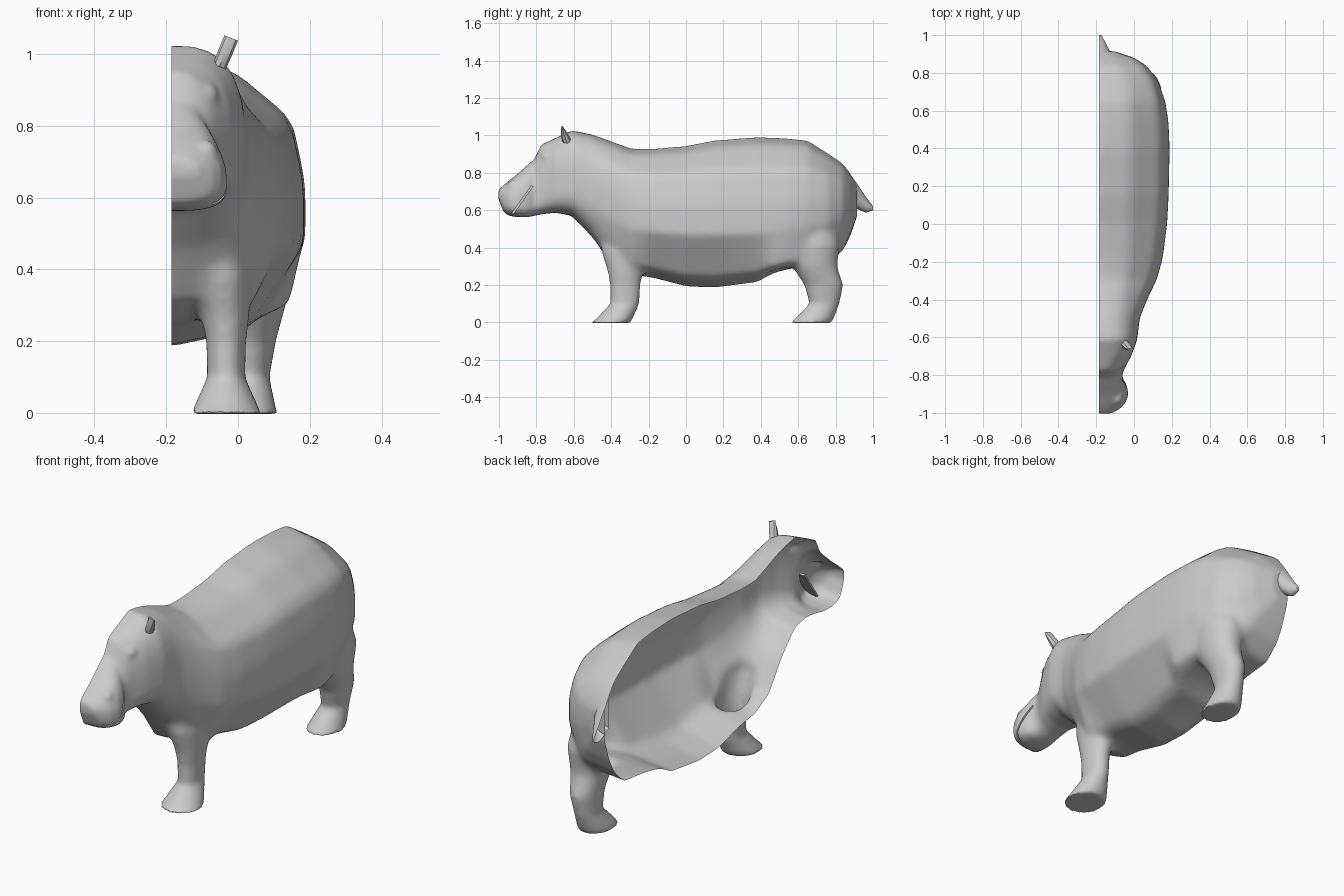
import bpy, bmesh, math
from mathutils import Matrix, Vector

if "Cube" in bpy.data.objects:
    bpy.data.objects.remove(bpy.data.objects["Cube"])

CUT = -0.185          # open side of the half animal
grey = bpy.data.materials.new("warm grey skin")
grey.diffuse_color = (0.6, 0.6, 0.6, 1)
grey.use_nodes = True
grey.node_tree.nodes["Principled BSDF"].inputs["Base Color"].default_value = grey.diffuse_color


def ring(bm, n, fn):
    return [bm.verts.new(fn(2 * math.pi * i / n)) for i in range(n)]


def bridge(bm, rings, cap_start=True, cap_end=True):
    for a, b in zip(rings, rings[1:]):
        for i in range(len(a)):
            j = (i + 1) % len(a)
            bm.faces.new((a[i], a[j], b[j], b[i]))
    if cap_start:
        bm.faces.new(rings[0][::-1])
    if cap_end:
        bm.faces.new(rings[-1])


def soft(v, n):
    return math.copysign(abs(v) ** (2 / n), v)


def step(v, a, b):
    t = min(1, max(0, (v - a) / (b - a)))
    return t * t * (3 - 2 * t)


def barrel(y, deg):
    # faceted trunk profile from top (0) to bottom (180); boxier at shoulder and flank
    shoulder = 1 - step(abs(y + 0.37), 0.08, 0.2)
    flank = step(y, 0.33, 0.48) * (1 - 0.5 * step(y, 0.6, 0.8))
    cu = 0.59 + 0.14 * shoulder + 0.29 * flank
    cv = -0.88 - 0.06 * flank
    pts = [(0, 0, 1), (26, 0.455, 0.915), (57, 0.90, 0.59), (80, 1, 0.17),
           (105, 1, -0.26), (146, cu, cv), (180, 0, -1)]
    for (a, u0, v0), (b, u1, v1) in zip(pts, pts[1:]):
        if deg <= b + 1e-6:
            f = (deg - a) / (b - a)
            return u0 + (u1 - u0) * f, v0 + (v1 - v0) * f


def trunk(bm, sections, plain=False):
    # cross-sections (y, top, bottom, widest height, half width)
    rings = []
    for y, top, bot, mid, w in sections:
        up = 2.3 + 0.6 * step(y, -0.82, -0.7) - 0.5 * step(y, -0.6, -0.4)
        low = 3.2 - 0.85 * step(y, -0.9, -0.4)
        mix = 0 if plain else step(y, -0.55, -0.25)

        def point(t):
            k = 2 if plain else (up if math.cos(t) > 0 else low)
            s, c = soft(math.sin(t), k), soft(math.cos(t), k)
            u, v = barrel(y, math.degrees(min(t, 2 * math.pi - t)))
            s += (math.copysign(u, math.sin(t)) - s) * mix
            c += (v - c) * mix
            return (CUT + w * s, y, mid + c * (top - mid if c > 0 else mid - bot))
        rings.append(ring(bm, 48, point))
    bridge(bm, rings)


def leg(bm, sections):
    # horizontal ovals (z, x centre, x radius, y front, y back)
    rings = []
    for z, x, rx, y0, y1 in sections:
        rings.append(ring(bm, 20, lambda t: (x + rx * math.cos(t),
                     (y0 + y1) / 2 + (y1 - y0) / 2 * math.sin(t), z)))
    bridge(bm, rings)


def finish(bm, name):
    bmesh.ops.recalc_face_normals(bm, faces=bm.faces[:])
    me = bpy.data.meshes.new(name)
    bm.to_mesh(me)
    bm.free()
    ob = bpy.data.objects.new(name, me)
    bpy.context.collection.objects.link(ob)
    me.materials.append(grey)
    return ob


def select(ob):
    bpy.ops.object.select_all(action='DESELECT')
    ob.select_set(True)
    bpy.context.view_layer.objects.active = ob


def apply(ob, kind, **settings):
    mod = ob.modifiers.new(kind.lower(), kind)
    for key, value in settings.items():
        setattr(mod, key, value)
    select(ob)
    bpy.ops.object.modifier_apply(modifier=mod.name)


def open_side(ob):
    # remove everything beyond the centre plane and leave it open
    bm = bmesh.new()
    bm.from_mesh(ob.data)
    bmesh.ops.bisect_plane(bm, geom=bm.verts[:] + bm.edges[:] + bm.faces[:],
                           plane_co=(CUT, 0, 0), plane_no=(1, 0, 0), clear_inner=True)
    bm.to_mesh(ob.data)
    bm.free()


def smooth(ob, degrees):
    select(ob)
    bpy.ops.object.shade_smooth_by_angle(angle=math.radians(degrees))


# head and body
bm = bmesh.new()
trunk(bm, [
    (-1.003, 0.71, 0.66, 0.68, 0.07), (-0.975, 0.735, 0.59, 0.66, 0.115),
    (-0.945, 0.76, 0.57, 0.65, 0.142), (-0.90, 0.795, 0.563, 0.64, 0.156),
    (-0.85, 0.84, 0.563, 0.63, 0.145), (-0.81, 0.875, 0.57, 0.64, 0.122),
    (-0.775, 0.95, 0.578, 0.69, 0.13), (-0.70, 0.985, 0.587, 0.72, 0.170),
    (-0.61, 1.027, 0.57, 0.73, 0.203), (-0.50, 1.005, 0.455, 0.70, 0.215),
    (-0.40, 0.97, 0.31, 0.64, 0.255), (-0.29, 0.93, 0.252, 0.58, 0.307),
    (-0.18, 0.93, 0.238, 0.57, 0.337), (0.00, 0.945, 0.192, 0.57, 0.36),
    (0.15, 0.975, 0.185, 0.57, 0.368), (0.38, 0.993, 0.215, 0.57, 0.373),
    (0.47, 0.99, 0.265, 0.57, 0.371), (0.55, 0.985, 0.285, 0.58, 0.366),
    (0.65, 0.975, 0.30, 0.59, 0.350), (0.76, 0.905, 0.31, 0.61, 0.312),
    (0.84, 0.85, 0.385, 0.63, 0.25), (0.88, 0.795, 0.465, 0.64, 0.185),
    (0.915, 0.74, 0.57, 0.65, 0.08)])
# front leg and shoulder
leg(bm, [
    (-0.003, -0.033, 0.099, -0.51, -0.30), (0.02, -0.033, 0.089, -0.48, -0.285),
    (0.10, -0.033, 0.053, -0.405, -0.25), (0.20, -0.033, 0.056, -0.407, -0.243),
    (0.27, -0.035, 0.068, -0.42, -0.228), (0.38, -0.045, 0.082, -0.455, -0.21),
    (0.48, -0.065, 0.06, -0.46, -0.21), (0.54, -0.08, 0.035, -0.42, -0.24)])
# hind leg and thigh
leg(bm, [
    (-0.003, 0.025, 0.086, 0.56, 0.775), (0.02, 0.025, 0.080, 0.58, 0.79),
    (0.10, 0.030, 0.058, 0.66, 0.82), (0.20, 0.038, 0.068, 0.632, 0.842),
    (0.30, 0.045, 0.090, 0.565, 0.81), (0.42, 0.045, 0.105, 0.55, 0.825),
    (0.55, 0.025, 0.10, 0.56, 0.78), (0.66, 0.01, 0.06, 0.60, 0.74)])
# brow and nostril swellings
for spot, r in (((-0.09, -0.74, 0.885), 0.036), ((-0.09, -0.925, 0.728), 0.034)):
    bmesh.ops.create_uvsphere(bm, u_segments=14, v_segments=8, radius=r,
                              matrix=Matrix.Translation(spot))
body = finish(bm, "body")
apply(body, 'REMESH', mode='VOXEL', voxel_size=0.012)
apply(body, 'SMOOTH', factor=0.5, iterations=5)

# stronger blending where the legs flow into the trunk
blend = body.vertex_groups.new(name="blend")
for v in body.data.vertices:
    w = step(v.co.z, 0.14, 0.3) * step(v.co.y, -0.72, -0.5) * (1 - step(v.co.y, 0.84, 0.92))
    blend.add([v.index], w, 'REPLACE')
apply(body, 'SMOOTH', factor=0.5, iterations=22, vertex_group="blend")

# mouth slit
bm = bmesh.new()
place = (Matrix.Translation((-0.03, -0.875, 0.655))
         @ Matrix.Rotation(math.atan2(0.14, 0.10), 4, 'X')
         @ Matrix.Diagonal((0.12, 0.18, 0.009, 1)))
bmesh.ops.create_cube(bm, size=1, matrix=place)
slit = finish(bm, "mouth_cutter")
slit.hide_render = True
apply(body, 'BOOLEAN', operation='DIFFERENCE', solver='EXACT', object=slit)
bpy.data.objects.remove(slit)
open_side(body)
smooth(body, 50)

# tail
bm = bmesh.new()
trunk(bm, [(0.88, 0.79, 0.63, 0.71, 0.075), (0.92, 0.735, 0.605, 0.67, 0.055),
           (0.96, 0.675, 0.587, 0.63, 0.035), (1.00, 0.62, 0.60, 0.61, 0.012)], True)
tail = finish(bm, "tail")
open_side(tail)
smooth(tail, 50)

# ear: flattens into a wide edge at the tip
bm = bmesh.new()
base, tip = Vector((-0.052, -0.635, 0.965)), Vector((-0.019, -0.663, 1.045))
rings = []
for f, rx, ry in ((0, 0.018, 0.026), (0.5, 0.019, 0.02), (1, 0.019, 0.005)):
    c = base.lerp(tip, f)
    rings.append(ring(bm, 8, lambda t: (c.x + rx * math.cos(t), c.y + ry * math.sin(t),
                                        c.z - 0.4 * rx * math.cos(t))))
bridge(bm, rings, cap_start=False)
smooth(finish(bm, "ear"), 40)
